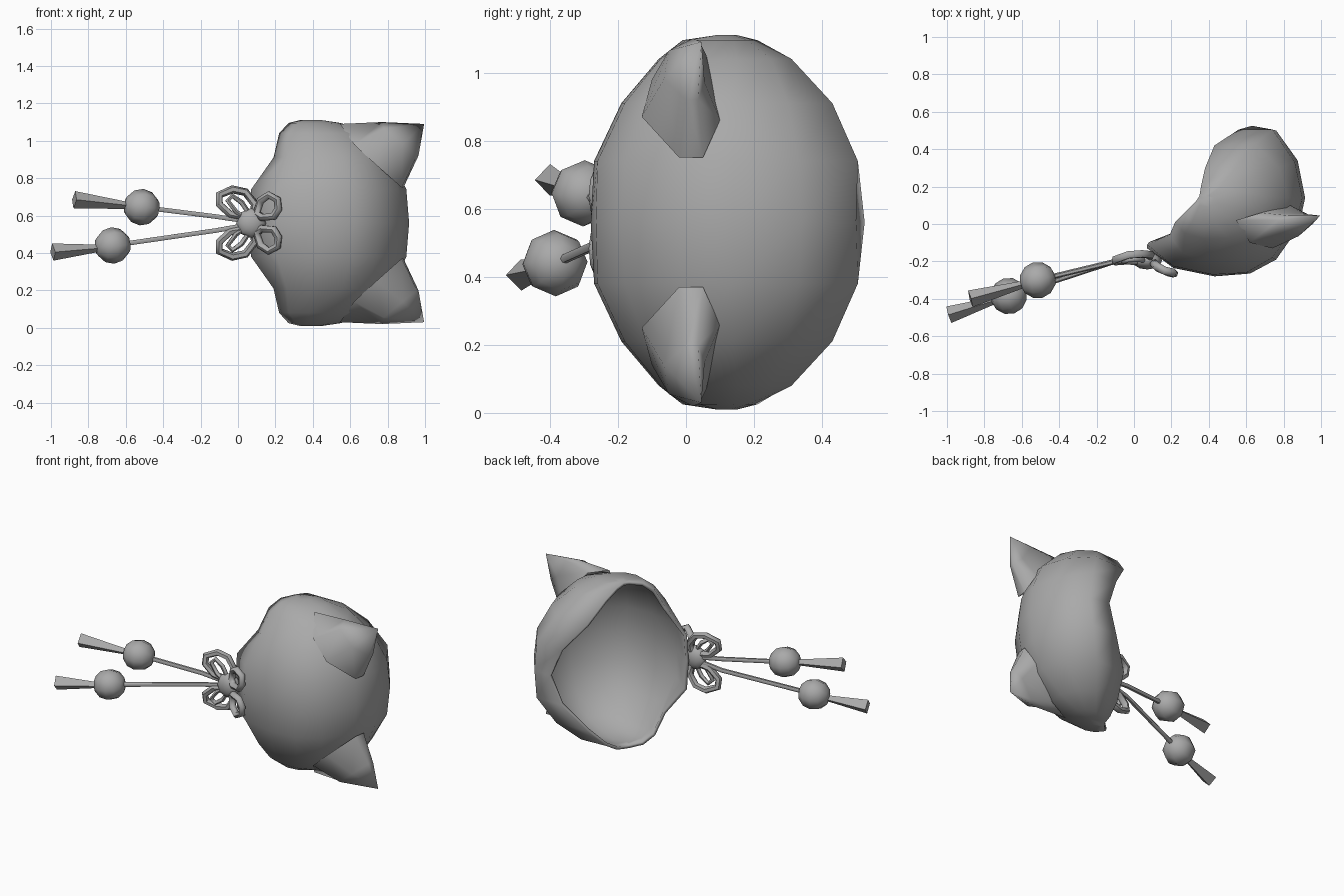
import bpy, bmesh, math
from mathutils import Vector

if "Cube" in bpy.data.objects:
    bpy.data.objects.remove(bpy.data.objects["Cube"])

MID = 0.56  # height of the mirror plane
grey = bpy.data.materials.new("plain grey")
grey.diffuse_color = (0.4, 0.4, 0.4, 1)
grey.use_nodes = True
grey.node_tree.nodes["Principled BSDF"].inputs["Base Color"].default_value = grey.diffuse_color


def finish(ob, angle=60):
    ob.data.materials.clear()
    ob.data.materials.append(grey)
    bpy.ops.object.select_all(action='DESELECT')
    ob.select_set(True)
    bpy.context.view_layer.objects.active = ob
    bpy.ops.object.shade_smooth_by_angle(angle=math.radians(angle))
    return ob


def mesh_object(name, rings, closed, cap=False, tip=None):
    """Skin a list of point rings; optionally cap both ends or add a tip."""
    bm = bmesh.new()
    vs = [[bm.verts.new(p) for p in r] for r in rings]
    n = len(rings[0])
    for a, b in zip(vs, vs[1:]):
        for i in range(n if closed else n - 1):
            j = (i + 1) % n
            bm.faces.new((a[i], a[j], b[j], b[i]))
    if tip:
        t = bm.verts.new(tip)
        for i in range(n):
            bm.faces.new((vs[-1][i], vs[-1][(i + 1) % n], t))
    if cap:
        bm.faces.new(vs[-1])
        bm.faces.new(vs[0][::-1])
    bmesh.ops.recalc_face_normals(bm, faces=bm.faces)
    me = bpy.data.meshes.new(name)
    bm.to_mesh(me)
    bm.free()
    ob = bpy.data.objects.new(name, me)
    bpy.context.collection.objects.link(ob)
    return ob


def tube(name, pts, radius, cyclic=False):
    cu = bpy.data.curves.new(name, 'CURVE')
    cu.dimensions = '3D'
    cu.bevel_depth = radius
    cu.bevel_resolution = 1
    cu.use_fill_caps = True
    sp = cu.splines.new('POLY')
    sp.points.add(len(pts) - 1)
    for p, q in zip(sp.points, pts):
        p.co = (*q, 1)
    sp.use_cyclic_u = cyclic
    ob = bpy.data.objects.new(name, cu)
    bpy.context.collection.objects.link(ob)
    bpy.ops.object.select_all(action='DESELECT')
    ob.select_set(True)
    bpy.context.view_layer.objects.active = ob
    bpy.ops.object.convert(target='MESH')
    return finish(bpy.context.object)


def ball(name, center, radius, axis, seg=8, rings=6):
    bpy.ops.mesh.primitive_uv_sphere_add(segments=seg, ring_count=rings, radius=radius, location=center)
    ob = bpy.context.object
    ob.name = name
    ob.rotation_euler = Vector(axis).to_track_quat('Z', 'Y').to_euler()
    return finish(ob, 60)


# Hood shell: horizontal slices from the mid plane to the side, rim to rim
layers = {
    0.00: [(.07, -.13), (.21, -.235), (.43, -.28), (.62, -.265), (.76, -.19),
           (.88, -.02), (.915, .14), (.875, .34), (.76, .50), (.63, .525)],
    0.18: [(.07, -.11), (.21, -.225), (.42, -.27), (.60, -.26), (.74, -.18),
           (.86, -.01), (.90, .14), (.86, .33), (.74, .505), (.56, .505)],
    0.35: [(.19, -.06), (.26, -.155), (.40, -.19), (.56, -.18), (.69, -.12),
           (.80, .01), (.825, .14), (.775, .30), (.65, .43), (.43, .42)],
    0.48: [(.22, .01), (.27, -.05), (.38, -.08), (.50, -.075), (.61, -.03),
           (.68, .06), (.69, .15), (.64, .25), (.55, .31), (.38, .30)],
    0.535: [(.27, .06), (.31, .01), (.37, -.01), (.44, .0), (.50, .04),
            (.54, .09), (.55, .14), (.52, .18), (.46, .20), (.36, .21)],
    0.55: [(.33, .12), (.35, .10), (.37, .09), (.40, .09), (.43, .09),
           (.45, .11), (.45, .13), (.43, .14), (.40, .15), (.35, .15)],
}
hs = sorted(layers)
order = [(-1, h) for h in reversed(hs)] + [(1, h) for h in hs[1:]]
hood = mesh_object("hood", [[(x, y, MID + s * h) for x, y in layers[h]] for s, h in order], False, cap=True)
# make sure the outer side faces away from the inside of the hood
near = min(hood.data.polygons, key=lambda p: (p.center - Vector((.915, .14, MID))).length)
if near.normal.x < 0:
    hood.data.flip_normals()
wall = hood.modifiers.new("wall", 'SOLIDIFY')
wall.thickness = 0.02
wall.offset = -1
finish(hood)

# Ears: a rounded base ring set into the hood, a narrower middle ring and a tip
base = [(.885, .05, .19), (.875, -.02, .19), (.74, -.13, .31), (.62, -.10, .42),
        (.545, .02, .53), (.68, .06, .49), (.835, .10, .30)]
middle = [(.965, .035, .36), (.955, .00, .36), (.88, -.065, .42), (.78, -.05, .505),
          (.77, .02, .54), (.83, .045, .52), (.905, .055, .41)]
for side, s in (("upper", 1), ("lower", -1)):
    rings = [[(x, y, MID + s * h) for x, y, h in r] for r in (base, middle)]
    finish(mesh_object(side + "_ear", rings, True, tip=(.995, .045, MID + s * .53)), 100)

# Bow: two large loops with a narrow loop inside, two small loops on the hood
large = [(.05, -.19, .03), (-.04, -.195, .045), (-.10, -.20, .10), (-.10, -.19, .15),
         (-.03, -.165, .18), (.04, -.16, .165), (.09, -.165, .10), (.08, -.18, .04)]
narrow = [(.05, -.20, .02), (-.01, -.205, .06), (-.055, -.20, .12),
          (-.03, -.19, .145), (.02, -.19, .11), (.06, -.195, .05)]
small = [(.10, -.205, .05), (.13, -.235, .03), (.19, -.26, .035), (.215, -.265, .075),
         (.21, -.26, .125), (.165, -.25, .15), (.12, -.225, .12)]
for side, s in (("upper", 1), ("lower", -1)):
    for kind, path, r in (("large", large, .022), ("narrow", narrow, .014), ("small", small, .022)):
        tube(f"{side}_{kind}_loop", [(x, y, MID + s * h) for x, y, h in path], r, True)
ball("bow_knot", (.07, -.195, MID), .08, (0, 1, 0)).scale = (1, 1, .6)

# Cords, beads and flared tassels
strands = {
    "upper": [(.05, -.185, .57), (-.12, -.205, .595), (-.515, -.30, .645), (-.60, -.325, .655), (-.875, -.40, .685)],
    "lower": [(.05, -.185, .55), (-.12, -.205, .52), (-.67, -.385, .44), (-.75, -.41, .425), (-.99, -.485, .405)],
}
for side, pts in strands.items():
    a, b, bead, start, end = map(Vector, pts)
    tube(side + "_cord", [a, b, bead, start], .014)
    ball(side + "_bead", bead, .098, end - start)
    bpy.ops.mesh.primitive_cone_add(vertices=4, radius1=.02, radius2=.046, depth=(end - start).length,
                                    location=(start + end) / 2,
                                    rotation=(end - start).to_track_quat('Z', 'Y').to_euler())
    bpy.context.object.name = side + "_tassel"
    finish(bpy.context.object, 65)
